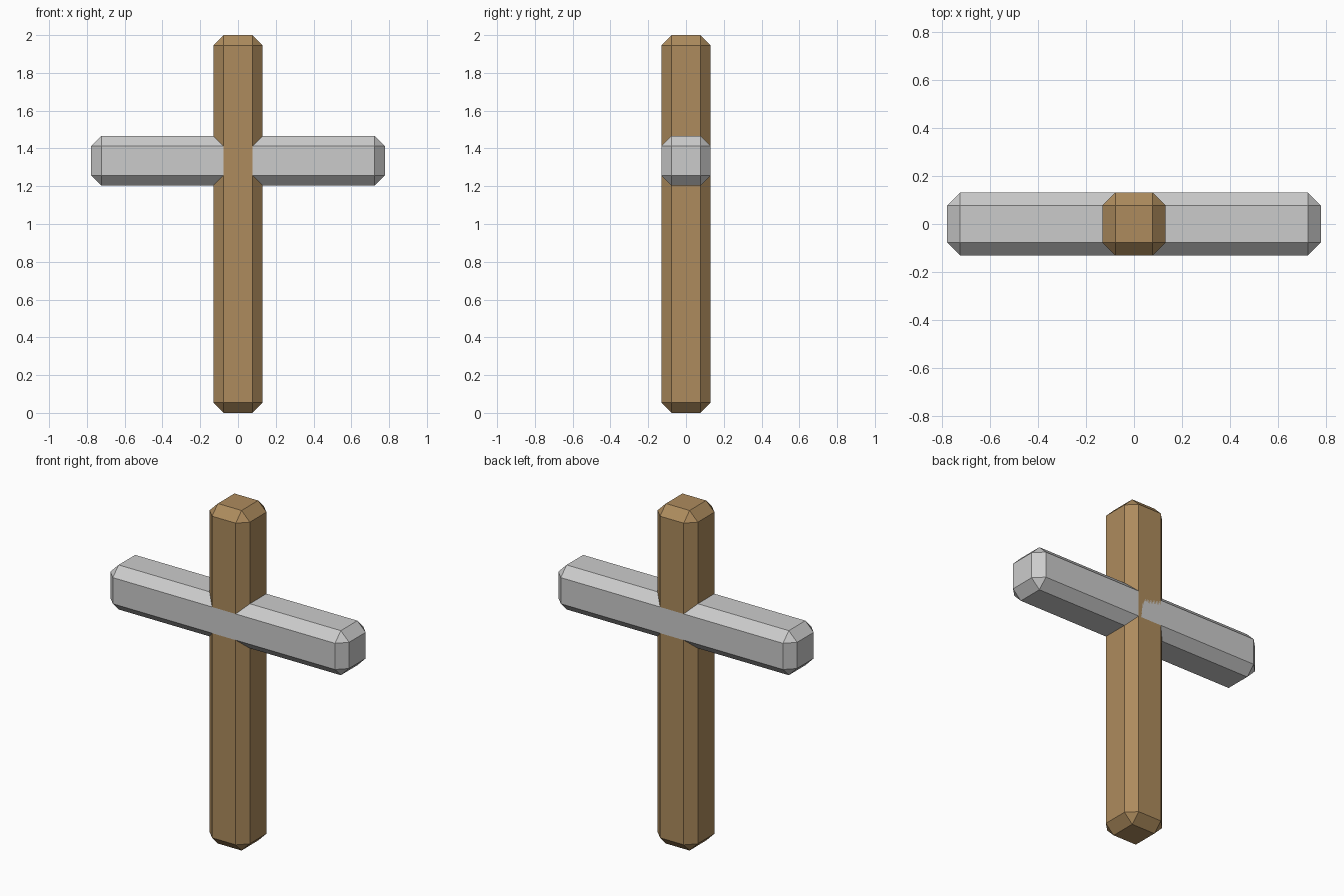
import bpy
import bmesh
from mathutils import Matrix

if "Cube" in bpy.data.objects:
    bpy.data.objects.remove(bpy.data.objects["Cube"])

THICK = 0.262    # both beams share the same square section
CHAMFER = 0.054


def beam(name, size, centre, material=None):
    """Box with a single flat chamfer on every edge."""
    bm = bmesh.new()
    bmesh.ops.create_cube(bm, size=1, matrix=Matrix.Diagonal((*size, 1)))
    bmesh.ops.bevel(bm, geom=bm.edges[:], offset=CHAMFER, offset_type='OFFSET',
                    segments=1, profile=0.5, affect='EDGES')
    mesh = bpy.data.meshes.new(name)
    bm.to_mesh(mesh)
    bm.free()
    obj = bpy.data.objects.new(name, mesh)
    obj.location = centre
    bpy.context.collection.objects.link(obj)
    if material:
        mesh.materials.append(material)
    return obj


wood = bpy.data.materials.new("wood")
wood.diffuse_color = (0.42, 0.26, 0.11, 1)
wood.use_nodes = True
wood.node_tree.nodes["Principled BSDF"].inputs["Base Color"].default_value = wood.diffuse_color

# Upright post
beam("upright_post", (THICK, THICK, 2.0), (0, 0, 1.0), wood)

# Horizontal bar crossing through the post
beam("cross_bar", (1.554, THICK, THICK), (0, 0, 1.335))
